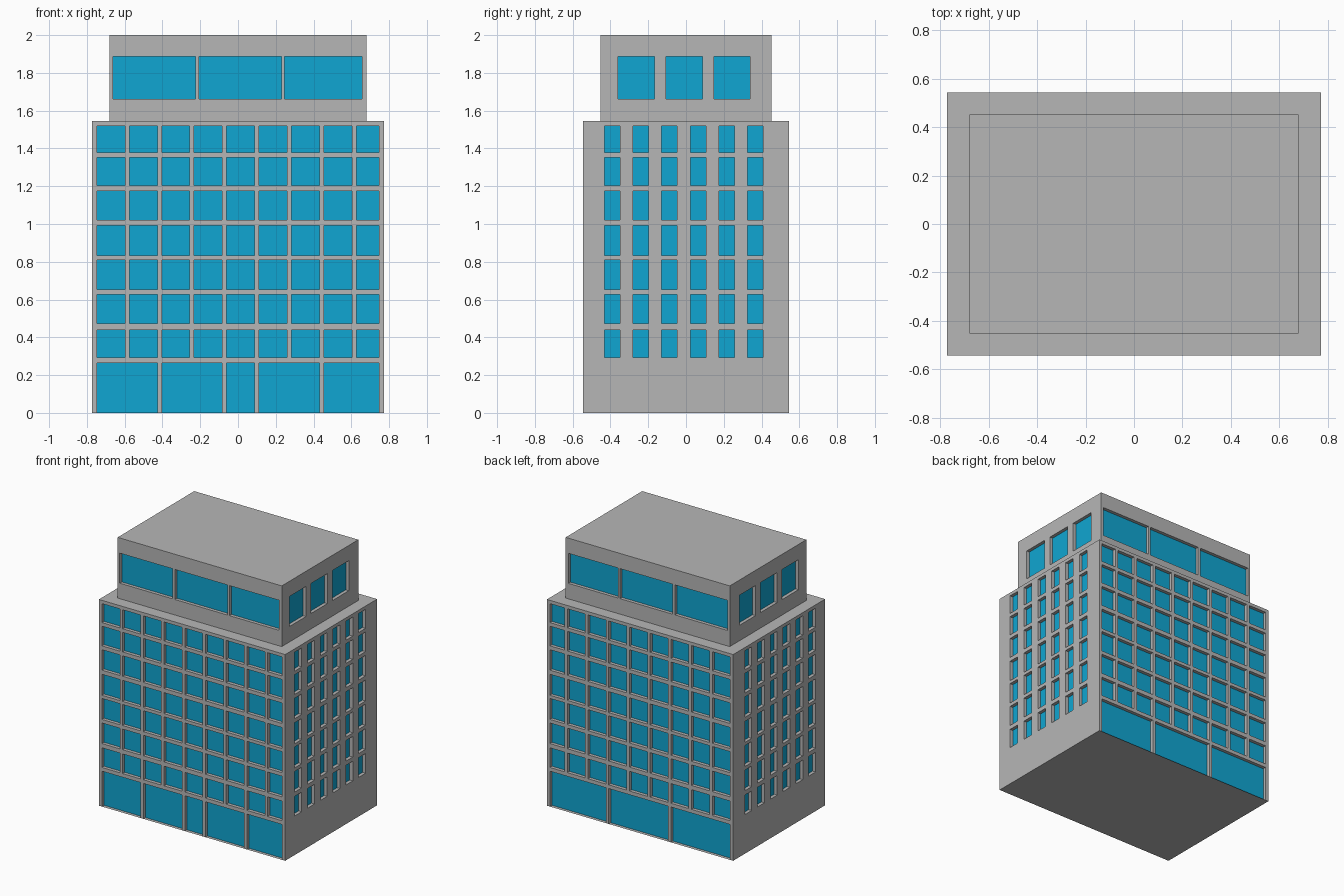
import bpy, bmesh
from mathutils import Vector

if "Cube" in bpy.data.objects:
    bpy.data.objects.remove(bpy.data.objects["Cube"])

RECESS = 0.025


def material(name, rgb):
    m = bpy.data.materials.new(name)
    m.diffuse_color = (*rgb, 1.0)
    m.use_nodes = True
    m.node_tree.nodes["Principled BSDF"].inputs["Base Color"].default_value = m.diffuse_color
    return m


MATS = [material("concrete grey", (0.47, 0.47, 0.47)),
        material("window blue", (0.005, 0.38, 0.645))]


def quad(bm, pts, facing, mat=0):
    """One face, turned so that its normal follows 'facing'."""
    f = bm.faces.new([bm.verts.new(p) for p in pts])
    f.normal_update()
    if f.normal.dot(facing) < 0:
        f.normal_flip()
    f.material_index = mat


def wall(bm, axis, sign, offset, half, z0, z1, holes):
    """Flat wall with recessed panes; holes are (u0, u1, v0, v1)."""
    out = Vector((sign, 0, 0)) if axis == 'x' else Vector((0, sign, 0))
    side = Vector((0, 1, 0)) if axis == 'x' else Vector((1, 0, 0))
    up = Vector((0, 0, 1))

    def p(u, v, d=0.0):
        return out * (offset - d) + side * u + up * v

    # solid wall cells between the openings
    us = sorted({-half, half} | {u for h in holes for u in h[:2]})
    vs = sorted({z0, z1} | {v for h in holes for v in h[2:]})
    for a, b in zip(us, us[1:]):
        for c, d in zip(vs, vs[1:]):
            mu, mv = (a + b) / 2, (c + d) / 2
            if not any(h[0] < mu < h[1] and h[2] < mv < h[3] for h in holes):
                quad(bm, [p(a, c), p(b, c), p(b, d), p(a, d)], out)
    # glass panes and their reveals
    r = RECESS
    for a, b, c, d in holes:
        quad(bm, [p(a, c, r), p(b, c, r), p(b, d, r), p(a, d, r)], out, 1)
        quad(bm, [p(a, c), p(a, d), p(a, d, r), p(a, c, r)], side)
        quad(bm, [p(b, c), p(b, d), p(b, d, r), p(b, c, r)], -side)
        quad(bm, [p(a, d), p(b, d), p(b, d, r), p(a, d, r)], -up)
        if c > z0:
            quad(bm, [p(a, c), p(b, c), p(b, c, r), p(a, c, r)], up)


def block(name, hx, hy, z0, z1, front, back, ends):
    bm = bmesh.new()
    wall(bm, 'y', -1, hy, hx, z0, z1, front)
    wall(bm, 'y', 1, hy, hx, z0, z1, back)
    for s in (-1, 1):
        wall(bm, 'x', s, hx, hy, z0, z1, ends)
    for z, n in ((z0, -1), (z1, 1)):
        quad(bm, [(-hx, -hy, z), (hx, -hy, z), (hx, hy, z), (-hx, hy, z)],
             Vector((0, 0, n)))
    bmesh.ops.remove_doubles(bm, verts=bm.verts, dist=1e-5)
    me = bpy.data.meshes.new(name)
    bm.to_mesh(me)
    bm.free()
    for m in MATS:
        me.materials.append(m)
    bpy.context.collection.objects.link(bpy.data.objects.new(name, me))


def grid(cols, rows):
    return [(*c, *r) for r in rows for c in cols]


# Main tower: nine bays (last one narrower), seven storeys, tall ground floor
cols = [(-0.747 + 0.1717 * i, min(-0.599 + 0.1717 * i, 0.747)) for i in range(9)]
rows = [(0.293, 0.44), (0.472, 0.626), (0.653, 0.81), (0.834, 0.991),
        (1.022, 1.175), (1.204, 1.351), (1.378, 1.52)]
side_cols = [(-0.431 + 0.1512 * i, -0.349 + 0.1512 * i) for i in range(6)]


def shopfront(groups):
    return [(cols[a][0], cols[b][1], 0.0, 0.265) for a, b in groups]


upper = grid(cols, rows)
block("main_tower", 0.772, 0.544, 0.0, 1.545,
      upper + shopfront([(0, 1), (2, 3), (4, 4), (5, 6), (7, 8)]),
      upper + shopfront([(0, 2), (3, 5), (6, 8)]),
      grid(side_cols, rows))

# Set-back penthouse with three wide windows front and back, three per end
wide = grid([(-0.663, -0.226), (-0.207, 0.23), (0.247, 0.657)], [(1.661, 1.886)])
block("penthouse", 0.68, 0.453, 1.545, 2.0, wide, wide,
      grid([(-0.36, -0.166), (-0.107, 0.087), (0.147, 0.34)], [(1.661, 1.886)]))
